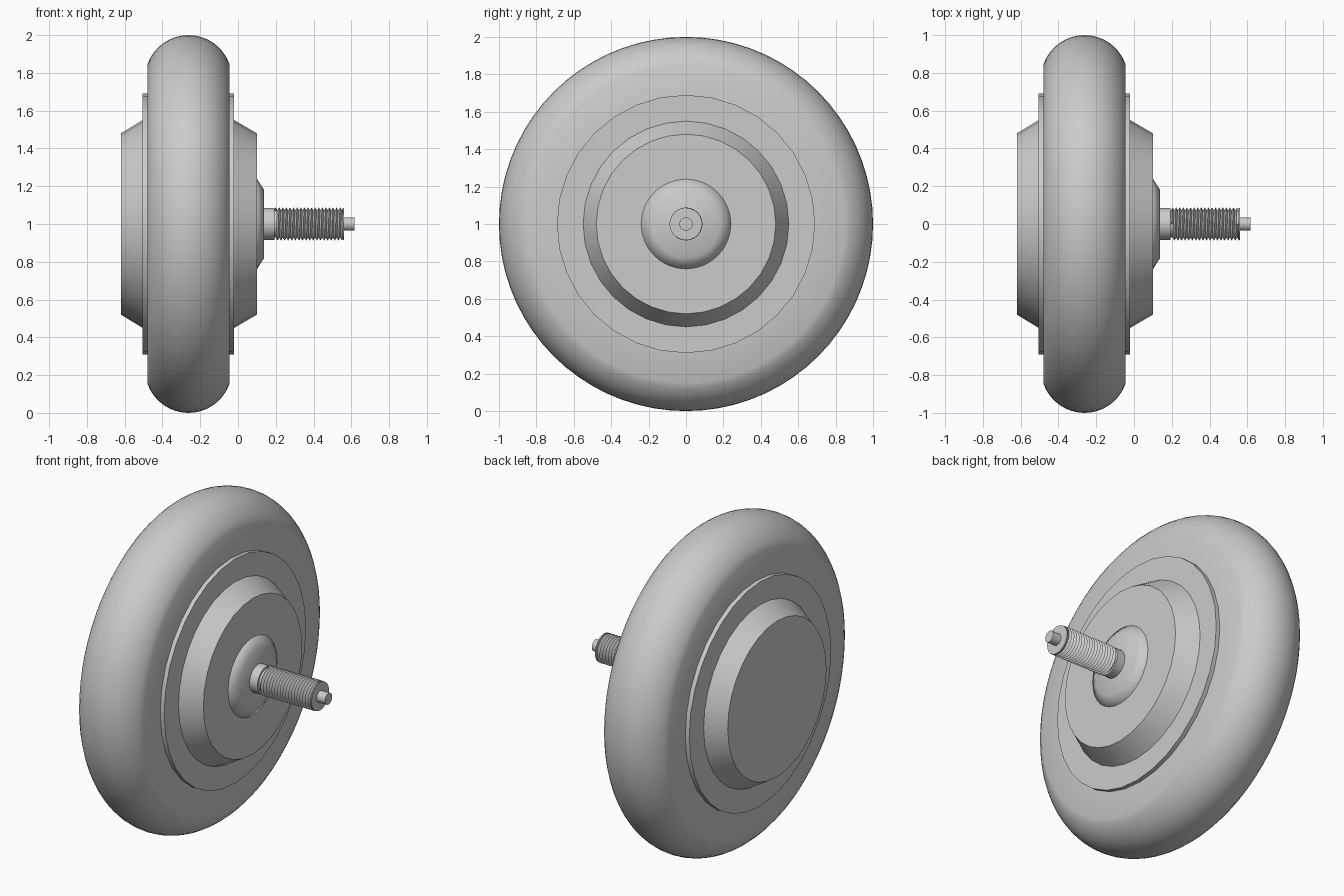
import bpy, bmesh, math

if "Cube" in bpy.data.objects:
    bpy.data.objects.remove(bpy.data.objects["Cube"])

CX = -0.262   # middle plane of the wheel
CZ = 1.0      # height of the axle

grey = bpy.data.materials.new("plain grey")
grey.diffuse_color = (0.6, 0.6, 0.6, 1)
grey.use_nodes = True
grey.node_tree.nodes["Principled BSDF"].inputs["Base Color"].default_value = grey.diffuse_color


def finish(name, bm, angle=30):
    bmesh.ops.recalc_face_normals(bm, faces=bm.faces)
    me = bpy.data.meshes.new(name)
    bm.to_mesh(me)
    bm.free()
    me.materials.append(grey)
    ob = bpy.data.objects.new(name, me)
    bpy.context.collection.objects.link(ob)
    bpy.ops.object.select_all(action='DESELECT')
    ob.select_set(True)
    bpy.context.view_layer.objects.active = ob
    bpy.ops.object.shade_smooth_by_angle(angle=math.radians(angle))
    return ob


def point(x, r, a):
    return (x, r * math.sin(a), CZ + r * math.cos(a))


def lathe(name, profile, seg=32, angle=30):
    """Revolve (x, radius) points about the axle and cap both ends."""
    bm = bmesh.new()
    rings = [[bm.verts.new(point(x, r, 2 * math.pi * i / seg)) for i in range(seg)]
             for x, r in profile]
    for a, b in zip(rings, rings[1:]):
        for i in range(seg):
            j = (i + 1) % seg
            bm.faces.new((a[i], a[j], b[j], b[i]))
    bm.faces.new(rings[0])
    bm.faces.new(rings[-1])
    return finish(name, bm, angle)


# tyre: flat side walls and a rounded tread
half, R, rc = 0.216, 0.23, 0.77
t0 = math.asin(half / R)
arc = [(CX + R * math.sin(t), rc + R * math.cos(t))
       for t in (-t0 + 2 * t0 * k / 16 for k in range(17))]
lathe("tyre", [(CX - half, 0.6)] + arc + [(CX + half, 0.6)], 72, 40)

# rim disc and motor hub
lathe("rim", [(-0.505, 0.69), (-0.02, 0.69)])
lathe("hub", [(-0.62, 0.48), (-0.505, 0.55), (-0.02, 0.55), (0.10, 0.48)])
lathe("hub_boss", [(0.09, 0.24), (0.10, 0.24), (0.138, 0.18)], 32, 60)

# axle collar and tip
lathe("axle_collar", [(0.13, 0.085), (0.192, 0.085)])
lathe("axle_tip", [(0.55, 0.035), (0.617, 0.035)], 20)

# threaded shaft: one helical ridge with alternating root and crest
bm = bmesh.new()
SEG, TURNS, X0, X1 = 28, 19, 0.19, 0.56
pitch = (X1 - X0) / (TURNS + 0.5)


def helix(shift, r):
    return [bm.verts.new(point(min(X0 + pitch * (i / SEG + shift), X1), r,
                               2 * math.pi * i / SEG))
            for i in range(SEG * TURNS + 1)]


root, crest = helix(0, 0.072), helix(0.5, 0.088)
n = len(root)
for i in range(n - 1):
    bm.faces.new((root[i], root[i + 1], crest[i + 1], crest[i]))
    if i + SEG + 1 < n:
        bm.faces.new((crest[i], crest[i + 1], root[i + SEG + 1], root[i + SEG]))
finish("axle_thread", bm, 30)
lathe("axle_core", [(0.18, 0.072), (0.553, 0.072)], 28)
lathe("axle_end", [(0.553, 0.086), (0.56, 0.086)], 28)
